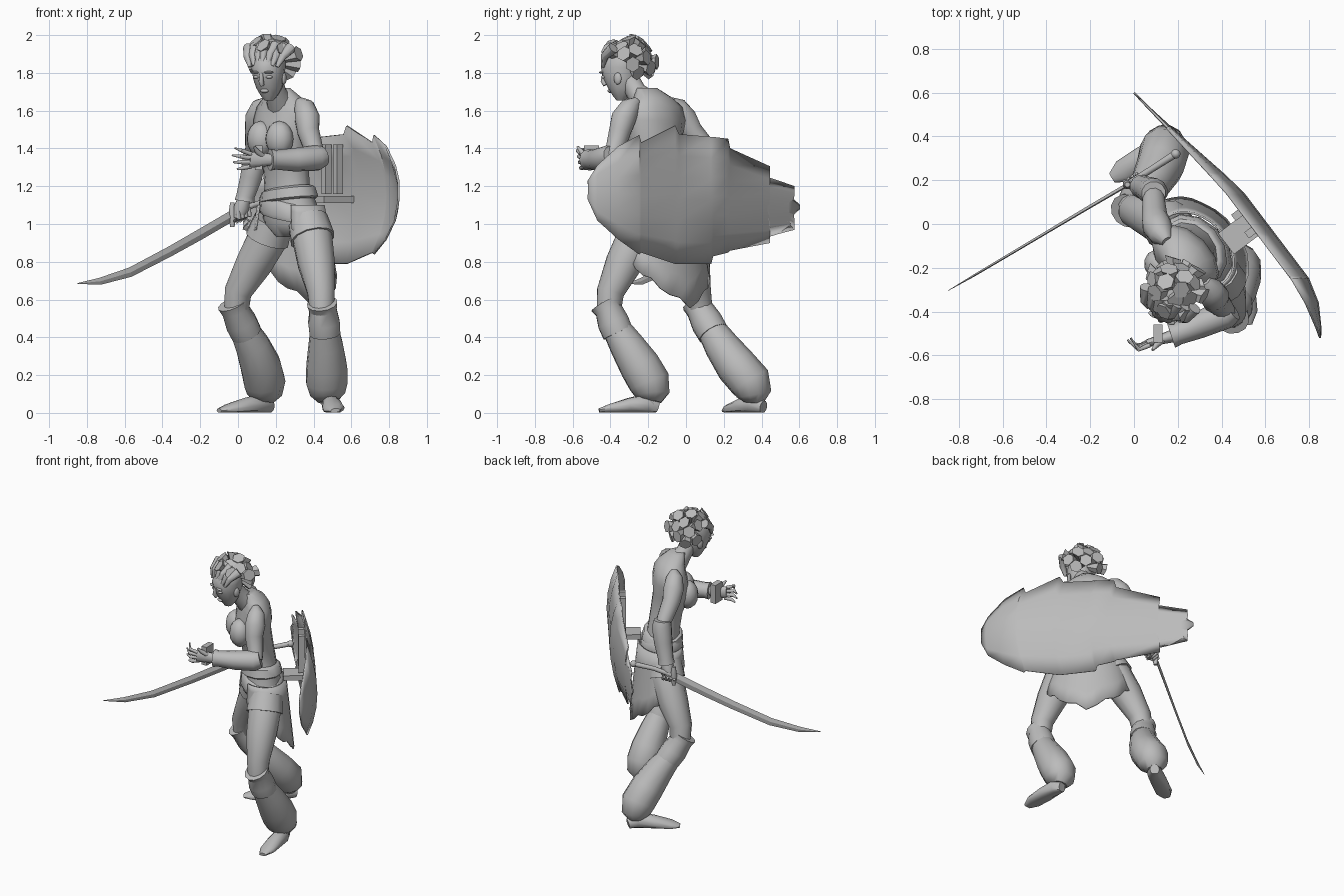
import bpy, bmesh, math
from mathutils import Vector as V

if bpy.data.objects.get("Cube"):
    bpy.data.objects.remove(bpy.data.objects["Cube"], do_unlink=True)

clay = bpy.data.materials.new("clay_grey")
clay.use_nodes = True
clay.diffuse_color = (0.5, 0.5, 0.5, 1)
clay.node_tree.nodes["Principled BSDF"].inputs["Base Color"].default_value = (0.5, 0.5, 0.5, 1)

FWD = V((-0.707, -0.707, 0))   # direction the body faces
LEFT = V((0.707, -0.707, 0))   # body's own left
UP = V((0, 0, 1))


def finish(name, bm, angle=45, thick=0):
    bmesh.ops.recalc_face_normals(bm, faces=bm.faces)
    mesh = bpy.data.meshes.new(name)
    bm.to_mesh(mesh)
    bm.free()
    ob = bpy.data.objects.new(name, mesh)
    bpy.context.collection.objects.link(ob)
    mesh.materials.append(clay)
    if thick:
        mod = ob.modifiers.new("thickness", "SOLIDIFY")
        mod.thickness = thick
        mod.offset = 0
    if angle:
        bpy.ops.object.select_all(action="DESELECT")
        ob.select_set(True)
        bpy.context.view_layer.objects.active = ob
        bpy.ops.object.shade_smooth_by_angle(angle=math.radians(angle))
    return ob


def skin(name, rings, angle=45, floor=None):
    """Bridge equal rings (centre, axis a, axis b) into a capped solid."""
    n = 4 if angle == 0 else 12
    bm = bmesh.new()
    loops = []
    for c, a, b in rings:
        pts = [c + a * math.cos(i * math.tau / n) + b * math.sin(i * math.tau / n) for i in range(n)]
        if floor is not None:
            for p in pts:
                p.z = max(p.z, floor)
        loops.append([bm.verts.new(p) for p in pts])
    for lo, hi in zip(loops, loops[1:]):
        for i in range(n):
            j = (i + 1) % n
            bm.faces.new((lo[i], lo[j], hi[j], hi[i]))
    bm.faces.new(loops[0])
    bm.faces.new(loops[-1])
    return finish(name, bm, angle)


def tube(name, path, radii, angle=45, floor=None):
    """Rings square to a path; a radius may be a (sideways, other) pair."""
    pts = [V(p) for p in path]
    rings = []
    for i, p in enumerate(pts):
        t = (pts[min(i + 1, len(pts) - 1)] - pts[max(i - 1, 0)]).normalized()
        a = (LEFT - t * LEFT.dot(t)).normalized()
        r = radii[i] if isinstance(radii[i], tuple) else (radii[i], radii[i])
        rings.append((p, a * r[0], t.cross(a) * r[1]))
    return skin(name, rings, angle, floor)


def level_loft(name, rows, fwd, tilt=0):
    """Level oval rings: x, y, z, half width, half depth."""
    side = fwd.cross(UP) * -1
    return skin(name, [(V((x, y, z)), side * w + UP * tilt, fwd * d) for x, y, z, w, d in rows])


def ball(name, loc, size, fwd=FWD):
    bm = bmesh.new()
    bmesh.ops.create_uvsphere(bm, u_segments=12, v_segments=8, radius=1)
    side = fwd.cross(UP) * -1
    for v in bm.verts:
        v.co = V(loc) + side * v.co.x * size[0] + fwd * v.co.y * size[1] + UP * v.co.z * size[2]
    return finish(name, bm)


def block(name, loc, axis, size):
    """Box: size runs along axis, across it, and up."""
    axis = V(axis).normalized()
    bm = bmesh.new()
    bmesh.ops.create_cube(bm, size=1)
    for v in bm.verts:
        v.co = V(loc) + axis * v.co.x * size[0] + UP.cross(axis) * v.co.y * size[1] + UP * v.co.z * size[2]
    return finish(name, bm, 0)


# Torso
level_loft("torso", [
    (.26, -.14, .93, .06, .05), (.28, -.13, 1.0, .17, .12), (.28, -.12, 1.08, .17, .125),
    (.26, -.12, 1.2, .135, .105), (.25, -.14, 1.33, .14, .105), (.23, -.165, 1.45, .165, .12),
    (.235, -.155, 1.55, .185, .115), (.24, -.16, 1.62, .172, .1), (.235, -.175, 1.67, .115, .085),
    (.22, -.21, 1.72, .06, .055)], FWD)
for side, tag in ((1, "left"), (-1, "right")):
    ball(tag + "_breast", V((.17, -.24, 1.45)) + LEFT * .07 * side, (.08, .07, .095))
tube("neck", [(.225, -.21, 1.64), (.2, -.265, 1.7), (.18, -.31, 1.78)], [.075, .056, .055])

# Head, bowed so the brow leads the chin
FACE = V((-.4, -.917, 0))
CHEEK = FACE.cross(UP) * -1
HEAD = V((.17, -.33, 0))
level_loft("head", [(*(HEAD + FACE * o).xy, z, w, d) for o, z, w, d in (
    (.015, 1.655, .025, .025), (.012, 1.68, .045, .048), (.012, 1.72, .068, .073),
    (.018, 1.77, .08, .095), (.022, 1.83, .087, .105), (.0, 1.89, .08, .1), (-.02, 1.93, .04, .05))], FACE)
nose = HEAD + FACE * .11
tube("nose", [nose + FACE * .005 + UP * 1.8, nose + FACE * .008 + UP * 1.755, nose - FACE * .004 + UP * 1.735],
     [.008, .014, .012])
ball("lips", HEAD + FACE * .077 + UP * 1.705, (.024, .013, .011), FACE)
for s, tag in ((1, "left"), (-1, "right")):
    ball(tag + "_eye", HEAD + FACE * .098 + CHEEK * .036 * s + UP * 1.778, (.02, .014, .009), FACE)
    ball(tag + "_brow", HEAD + FACE * .108 + CHEEK * .038 * s + UP * 1.803, (.028, .014, .007), FACE)
    ball(tag + "_ear", HEAD + CHEEK * .08 * s + UP * 1.77, (.012, .022, .032), FACE)

# Hair: blunt faceted locks fanning out from the crown
crown = V((.185, -.30, 1.855))
lean = (UP - FACE * .75).normalized()
for k in range(40):
    h = 1 - 2 * (k + .5) / 40
    turn = k * 2.39996
    d = V((math.cos(turn) * math.sqrt(1 - h * h), math.sin(turn) * math.sqrt(1 - h * h), h))
    if d.dot(lean) < -.1 or d.z < -.55:
        continue
    bm = bmesh.new()
    bmesh.ops.create_cone(bm, segments=6, radius1=.018, radius2=.041, depth=.1, cap_ends=True)
    spin = d.to_track_quat("Z", "Y")
    reach = .084 + .016 * math.sin(k * 2.1)
    for v in bm.verts:
        v.co = crown + d * reach + spin @ V((v.co.x, v.co.y, v.co.z + .35 * v.co.x * math.cos(k)))
    finish("hair_lock", bm, 0)
for k in range(-3, 4):
    root = HEAD + FACE * (.105 - .006 * abs(k)) + CHEEK * .026 * k + UP * (1.85 - .006 * abs(k))
    tube("front_lock", [root, root + UP * .055 - FACE * .02 + CHEEK * .008 * k,
                        root + UP * .1 - FACE * .08 + CHEEK * .014 * k], [.01, .021, .03], 30)

# Legs: thigh, hip wrap, cuff, baggy trouser, foot
legs = {
    "left": ([(.37, -.21, 1.02), (.395, -.265, .92), (.415, -.33, .79), (.44, -.4, .64), (.445, -.41, .52)],
             [(.445, -.43, .58), (.45, -.41, .545), (.455, -.385, .48), (.46, -.36, .42)],
             [(.455, -.39, .48), (.465, -.315, .36), (.47, -.245, .25), (.47, -.195, .165), (.475, -.18, .1), (.48, -.185, .06)],
             [(.48, -.15), (.49, -.2), (.5, -.3), (.51, -.4), (.515, -.46)]),
    "right": ([(.19, -.04, 1.02), (.155, -.005, .92), (.085, .03, .79), (0, .06, .64), (-.01, .08, .52)],
              [(-.03, .06, .58), (-.015, .075, .545), (.015, .11, .48), (.045, .145, .42)],
              [(.01, .11, .48), (.075, .185, .36), (.12, .265, .25), (.14, .34, .165), (.14, .36, .1), (.135, .36, .06)],
              [(.17, .41), (.13, .36), (.04, .3), (-.05, .24), (-.1, .21)])}
for tag, (thigh, cuff, trouser, sole) in legs.items():
    tube(tag + "_thigh", thigh, [.1, .108, .1, .075, .065])
    tube(tag + "_hip_wrap", thigh[:2], [.108, .12])
    tube(tag + "_cuff", cuff, [.082, .074, .086, .084], 30)
    tube(tag + "_trouser", trouser, [.07, .093, .11, .113, .096, .055])
    heights = (.03, .045, .035, .02, .012)
    tube(tag + "_foot", [(x, y, z) for (x, y), z in zip(sole, heights)],
         [(.03, .035), (.048, .06), (.055, .045), (.055, .028), (.025, .012)], 45, .003)
    x, y = sole[1]
    tube(tag + "_ankle", [(x, y, .04), (x, y, .12)], [.042, .045])

# Belt, sash and open skirt
level_loft("belt", [(.27, -.12, 1.12, .165, .125), (.27, -.12, 1.13, .175, .135),
                    (.265, -.12, 1.18, .162, .125), (.265, -.12, 1.19, .14, .11)], FWD, .02)
level_loft("sash", [(.28, -.125, 1.03, .185, .135), (.28, -.125, 1.05, .195, .143),
                    (.275, -.12, 1.11, .185, .135), (.27, -.12, 1.13, .16, .12)], FWD, -.035)
bm = bmesh.new()
columns = []
for k in range(-12, 13):
    deg = k * 12
    hem = .555 + .0029 * abs(deg) + (.02 if k % 3 == 1 else 0)
    col = []
    for s in range(5):
        z = 1.1 + (hem - 1.1) * s / 4
        flare = 1.1 - z
        out = -FWD * math.cos(math.radians(deg)) * (.145 + .1 * flare)
        out += LEFT * math.sin(math.radians(deg)) * (.2 + .23 * flare)
        col.append(bm.verts.new(V((.28, -.12, z)) + out))
    columns.append(col)
for a, b in zip(columns, columns[1:]):
    for s in range(4):
        bm.faces.new((a[s], b[s], b[s + 1], a[s + 1]))
finish("skirt", bm, 40, .01)

# Arms
tube("left_upper_arm", [(.325, -.26, 1.65), (.35, -.295, 1.62), (.367, -.33, 1.56), (.372, -.35, 1.49),
                        (.4, -.375, 1.4), (.42, -.4, 1.35)], [.025, .055, .068, .06, .052, .045])
tube("left_gauntlet", [(.45, -.39, 1.36), (.42, -.41, 1.35), (.3, -.46, 1.34), (.2, -.5, 1.34), (.17, -.51, 1.34)],
     [.055, .068, .062, .052, .058], 30)
tube("right_upper_arm", [(.15, -.08, 1.65), (.125, -.05, 1.62), (.105, -.01, 1.56), (.095, .03, 1.49),
                         (.09, .11, 1.4), (.09, .14, 1.35)], [.025, .055, .068, .06, .052, .045])
tube("right_gauntlet", [(.09, .14, 1.4), (.09, .145, 1.36), (.07, .155, 1.25), (.04, .17, 1.15), (.035, .17, 1.12)],
     [.055, .065, .06, .05, .055], 30)

# Hands
tube("left_palm", [(.18, -.51, 1.34), (.11, -.53, 1.34), (.06, -.545, 1.34)], [.03, (.022, .04), (.018, .042)])
for k, length in enumerate((.075, .095, .1, .085)):
    z = 1.305 + .022 * k
    y = -.535 - .006 * k
    tube("left_finger", [(.07, y, z), (.07 - length * .55, y - .02, z + .008 * (k - 1)),
                         (.07 - length, y - .01 + .014 * k, z + .015 * (k - 1))], [.012, .011, .005])
tube("left_thumb", [(.13, -.53, 1.36), (.1, -.555, 1.385), (.085, -.575, 1.41)], [.015, .013, .006])
block("palm_grip", (.11, -.5, 1.35), (0, 1, 0), (.08, .04, .13))
tube("right_palm", [(.035, .17, 1.14), (.02, .175, 1.09), (.0, .18, 1.03)], [.032, .042, .03])
BLADE = V((-.85, -.5, -.22)).normalized()
for k in range(4):
    c = V((.035, .205, 1.065)) + BLADE * .022 * k
    tube("right_finger", [c + LEFT * .03 + UP * .02, c + LEFT * .035 - UP * .02,
                          c - LEFT * .005 - UP * .04, c - LEFT * .035 - UP * .015], [.013, .013, .013, .008])

# Sabre
tube("sabre_grip", [(.19, .32, 1.13), (.08, .25, 1.1), (-.03, .18, 1.05)], [.017, .015, .015])
ball("sabre_pommel", (.19, .32, 1.13), (.022, .022, .022))
tube("sabre_guard", [V((-.03, .18, 1.05)) + UP * s for s in (-.065, 0, .065)], [.012, .022, .012])
tube("sabre_blade", [(-.02, .185, 1.05), (-.2, .08, .945), (-.36, -.015, .855),
                     (-.57, -.14, .745), (-.73, -.235, .697), (-.85, -.305, .685)],
     [(.009, .03), (.008, .03), (.007, .028), (.006, .026), (.005, .019), (.001, .002)], 0)

# Shield: one bowed sheet with stepped edges, each column is y, top, bottom
columns = [(-.52, 1.23, 1.13), (-.47, 1.31, 1.02), (-.36, 1.41, .92), (-.25, 1.47, .84), (-.24, 1.43, .85),
           (-.06, 1.52, .79), (-.04, 1.475, .79), (.13, 1.46, .79), (.14, 1.46, .83), (.22, 1.45, .85),
           (.23, 1.4, .86), (.44, 1.305, .9), (.43, 1.25, .93), (.57, 1.2, .97), (.535, 1.165, 1.01), (.6, 1.1, 1.08)]
bm = bmesh.new()
grid = []
for y, top, bottom in columns:
    u = (y + .52) / 1.12
    bow = .12 * min(1, (u / .2) ** .9) * min(1, (1 - u) / .4)
    col = []
    for s in range(7):
        push = bow * (1 - .5 * (s / 3 - 1) ** 2)
        col.append(bm.verts.new(((.6 - y) / 1.318 + push * 1.25, y, bottom + (top - bottom) * s / 6)))
    grid.append(col)
for a, b in zip(grid, grid[1:]):
    for s in range(6):
        bm.faces.new((a[s], b[s], b[s + 1], a[s + 1]))
finish("shield", bm, 25, .01)

# Shield brackets on the inner face
OUT = V((.797, .604, 0))
ALONG = V((.604, -.797, 0))
for k in (-1, 1):
    block("shield_bar", V((.5, .0, 1.29)) + ALONG * .05 * k, ALONG, (.035, .04, .26))
block("shield_strut", (.5, -.03, 1.13), OUT, (.2, .12, .035))
